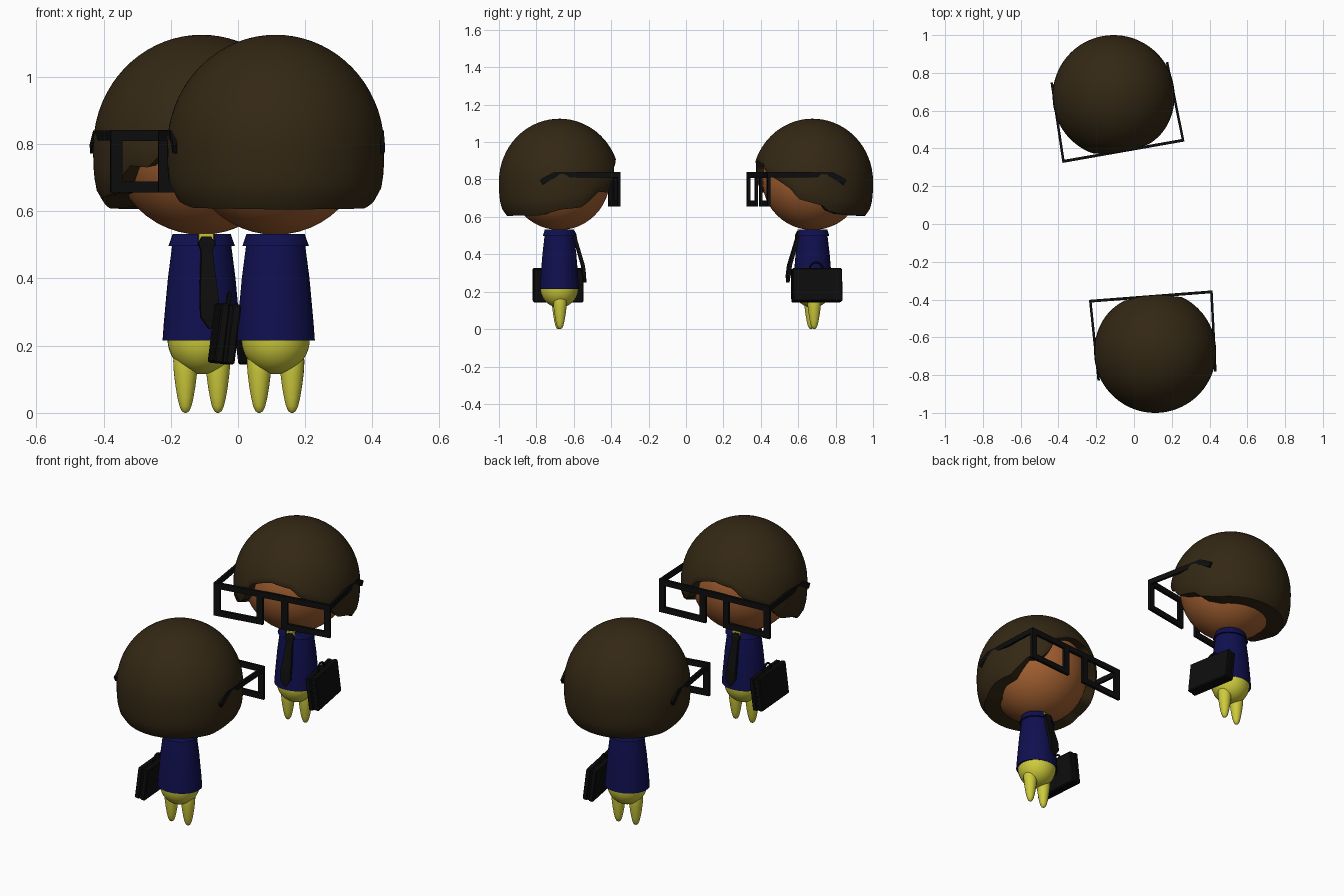
import bpy, bmesh, math
from mathutils import Matrix, Vector

if "Cube" in bpy.data.objects:
    bpy.data.objects.remove(bpy.data.objects["Cube"])


def material(name, rgb):
    m = bpy.data.materials.new(name)
    m.diffuse_color = (*rgb, 1)
    m.use_nodes = True
    m.node_tree.nodes["Principled BSDF"].inputs["Base Color"].default_value = m.diffuse_color
    return m


HAIR = material("dark_brown_hair", (0.034, 0.021, 0.007))
SKIN = material("tan_skin", (0.36, 0.115, 0.03))
NAVY = material("navy_cloth", (0.005, 0.005, 0.08))
YELLOW = material("yellow_cloth", (0.62, 0.60, 0.045))
BLACK = material("black", (0.004, 0.004, 0.004))
parts = []


def finish(name, bm, mat, smooth=True):
    bmesh.ops.recalc_face_normals(bm, faces=bm.faces[:])
    me = bpy.data.meshes.new(name)
    bm.to_mesh(me)
    bm.free()
    me.materials.append(mat)
    ob = bpy.data.objects.new(name, me)
    bpy.context.collection.objects.link(ob)
    if smooth:
        bpy.ops.object.select_all(action='DESELECT')
        ob.select_set(True)
        bpy.context.view_layer.objects.active = ob
        bpy.ops.object.shade_smooth_by_angle(angle=math.radians(40))
    parts.append(ob)
    return ob


def bridge(bm, a, b, closed=True):
    n = len(a)
    for i in range(n if closed else n - 1):
        j = (i + 1) % n
        bm.faces.new((a[i], a[j], b[j], b[i]))


def lathe(name, profile, mat, x=0, y_scale=1.0, n=32):
    """Turn (radius, z) points about a vertical axis at x, capping both ends."""
    bm = bmesh.new()
    rings = []
    for r, z in profile:
        rings.append([bm.verts.new((x + r * math.cos(2 * math.pi * i / n),
                                    y_scale * r * math.sin(2 * math.pi * i / n), z)) for i in range(n)])
    for a, b in zip(rings, rings[1:]):
        bridge(bm, a, b)
    bm.faces.new(rings[0])
    bm.faces.new(rings[-1])
    return finish(name, bm, mat)


def add_box(bm, centre, size, rot=Matrix()):
    m = Matrix.Translation(centre) @ rot @ Matrix.Diagonal((*size, 1))
    bmesh.ops.create_cube(bm, size=1, matrix=m)


# Head
bm = bmesh.new()
bmesh.ops.create_uvsphere(bm, u_segments=40, v_segments=24, radius=0.27,
                          matrix=Matrix.Translation((0, 0, 0.80)))
finish("head", bm, SKIN)

# Hair cap: a dome trimmed along a wavy hairline (azimuth from the face, height)
HAIRLINE = [(-180, .605), (-115, .608), (-92, .64), (-72, .65), (-62, .69), (-53, .735),
            (-40, .73), (-31, .78), (-25, .86), (-10, .89), (0, .90), (20, .88), (27, .84),
            (46, .79), (58, .75), (66, .695), (90, .66), (97, .63), (115, .61), (180, .605)]


def hairline(az):
    for (a, za), (b, zb) in zip(HAIRLINE, HAIRLINE[1:]):
        if a <= az <= b:
            return za + (zb - za) * (az - a) / (b - a)


def dome_radius(z):
    d = z - 0.79
    if d >= 0:
        return 0.323 * math.sqrt(max(0, 1 - (d / 0.335) ** 2))
    return 0.323 * (1 - (-d / 0.28) ** 3) ** (1 / 3)


bm = bmesh.new()
COLS, ROWS, TOP = 96, 22, 1.125
columns = []
for c in range(COLS):
    az = -180 + 360 * c / COLS
    edge = hairline(az)
    s = Vector((math.sin(math.radians(az)), -math.cos(math.radians(az)), 0))
    col = []
    for k in range(1, ROWS + 1):
        z = TOP - (TOP - edge) * (1 - math.cos(k / ROWS * math.pi / 2))
        r = dome_radius(z) - (0.008 if k == ROWS else 0)
        col.append(bm.verts.new(s * r + Vector((0, 0, z))))
    # underside runs inward until it is buried in the head
    skull = math.sqrt(0.27 ** 2 - (edge - 0.80) ** 2) - 0.015
    col.append(bm.verts.new(s * skull + Vector((0, 0, edge + 0.008))))
    columns.append(col)
for c in range(COLS):
    bridge(bm, columns[c], columns[(c + 1) % COLS], closed=False)
pole = bm.verts.new((0, 0, TOP))
for c in range(COLS):
    bm.faces.new((pole, columns[c][0], columns[(c + 1) % COLS][0]))
finish("hair", bm, HAIR)

# Jacket, collar and shirt
lathe("jacket", [(0.09, 0.225), (0.117, 0.215), (0.113, 0.27), (0.101, 0.40), (0.088, 0.50), (0.08, 0.53)],
      NAVY, y_scale=0.9)
bm = bmesh.new()
arcs = []
for r, z in ((0.078, 0.532), (0.087, 0.532), (0.099, 0.497), (0.085, 0.497)):
    arcs.append([bm.verts.new((r * math.sin(a), -0.9 * r * math.cos(a), z))
                 for a in (math.radians(16 + 328 * i / 32) for i in range(33))])
for i in range(4):
    bridge(bm, arcs[i], arcs[(i + 1) % 4], closed=False)
for e in (0, -1):
    bm.faces.new([a[e] for a in arcs])
finish("collar", bm, NAVY)
bm = bmesh.new()
add_box(bm, (0, -0.066, 0.517), (0.044, 0.022, 0.032))
finish("shirt_front", bm, YELLOW, False)

# Tie: (half width, forward distance, height) down to a point
bm = bmesh.new()
rows = []
for w, f, z in ((0.014, .082, .525), (0.025, .09, .505), (0.017, .094, .48),
                (0.028, .135, .34), (0.027, .142, .285), (0.002, .144, .25)):
    rows.append([bm.verts.new(p) for p in ((-w, -f, z), (w, -f, z), (w, -f + .018, z), (-w, -f + .018, z))])
for a, b in zip(rows, rows[1:]):
    bridge(bm, a, b)
bm.faces.new(rows[0])
bm.faces.new(rows[-1])
finish("tie", bm, BLACK, False)

# Trousers and pointed legs
hips = [(0.102 * math.cos(t), 0.22 - 0.105 * math.sin(t)) for t in (math.pi / 2 * i / 10 for i in range(10))]
lathe("trousers", hips + [(0.002, 0.115)], YELLOW)
LEG = [(0.03, 0.20), (0.037, 0.155), (0.035, 0.12), (0.030, 0.08), (0.024, 0.045),
       (0.018, 0.02), (0.011, 0.005), (0.003, 0.0)]
for side, x in (("left", 0.049), ("right", -0.049)):
    lathe(side + "_leg", LEG, YELLOW, x=x, n=20)

# Glasses: two square rims, a brow bar and bent temple arms
bm = bmesh.new()
F = -0.294
add_box(bm, (0, F, 0.825), (0.655, 0.015, 0.032))
for s in (-1, 1):
    add_box(bm, (s * 0.19, F, 0.672), (0.275, 0.015, 0.032))
    for x in (0.0695, 0.310):
        add_box(bm, (s * x, F, 0.748), (0.035, 0.015, 0.184))
    yaw = Matrix.Rotation(s * math.radians(1.5), 4, 'Z')
    add_box(bm, (s * 0.317, F + 0.175, 0.825), (0.013, 0.35, 0.030), yaw)
    add_box(bm, (s * 0.311, F + 0.378, 0.806), (0.013, 0.085, 0.030),
            yaw @ Matrix.Rotation(math.radians(-30), 4, 'X'))
finish("glasses", bm, BLACK, False)

# Briefcase: two shells, a recessed seam and an arched handle
tilt = Matrix.Translation((0.152, -0.005, 0.235)) @ Matrix.Rotation(math.radians(-7), 4, 'Y')
bm = bmesh.new()
for s in (-1, 1):
    add_box(bm, (s * 0.0165, 0, 0), (0.027, 0.27, 0.178))
bmesh.ops.bevel(bm, geom=bm.edges[:], offset=0.005, segments=1, affect='EDGES')
add_box(bm, (0, 0, 0), (0.012, 0.262, 0.17))
bm.transform(tilt)
finish("briefcase", bm, BLACK, False)
bm = bmesh.new()
prev = None
for i in range(13):
    t = math.pi * i / 12
    ring = []
    for k in range(6):
        a = 2 * math.pi * k / 6
        r = 1 + 0.15 * math.cos(a)
        ring.append(bm.verts.new((0.006 * math.sin(a), 0.036 * r * math.cos(t), 0.085 + 0.037 * r * math.sin(t))))
    if prev:
        bridge(bm, prev, ring)
    prev = ring
bm.transform(tilt)
finish("briefcase_handle", bm, BLACK)

# Place the two figures facing each other
back = Matrix.Translation((-0.108, 0.677, 0)) @ Matrix.Rotation(math.radians(10), 4, 'Z')
front = Matrix.Translation((0.112, -0.677, 0)) @ Matrix.Rotation(math.radians(184.4), 4, 'Z')
for ob in list(parts):
    twin = ob.copy()
    twin.name = "second_" + ob.name
    bpy.context.collection.objects.link(twin)
    ob.matrix_world = back
    twin.matrix_world = front
